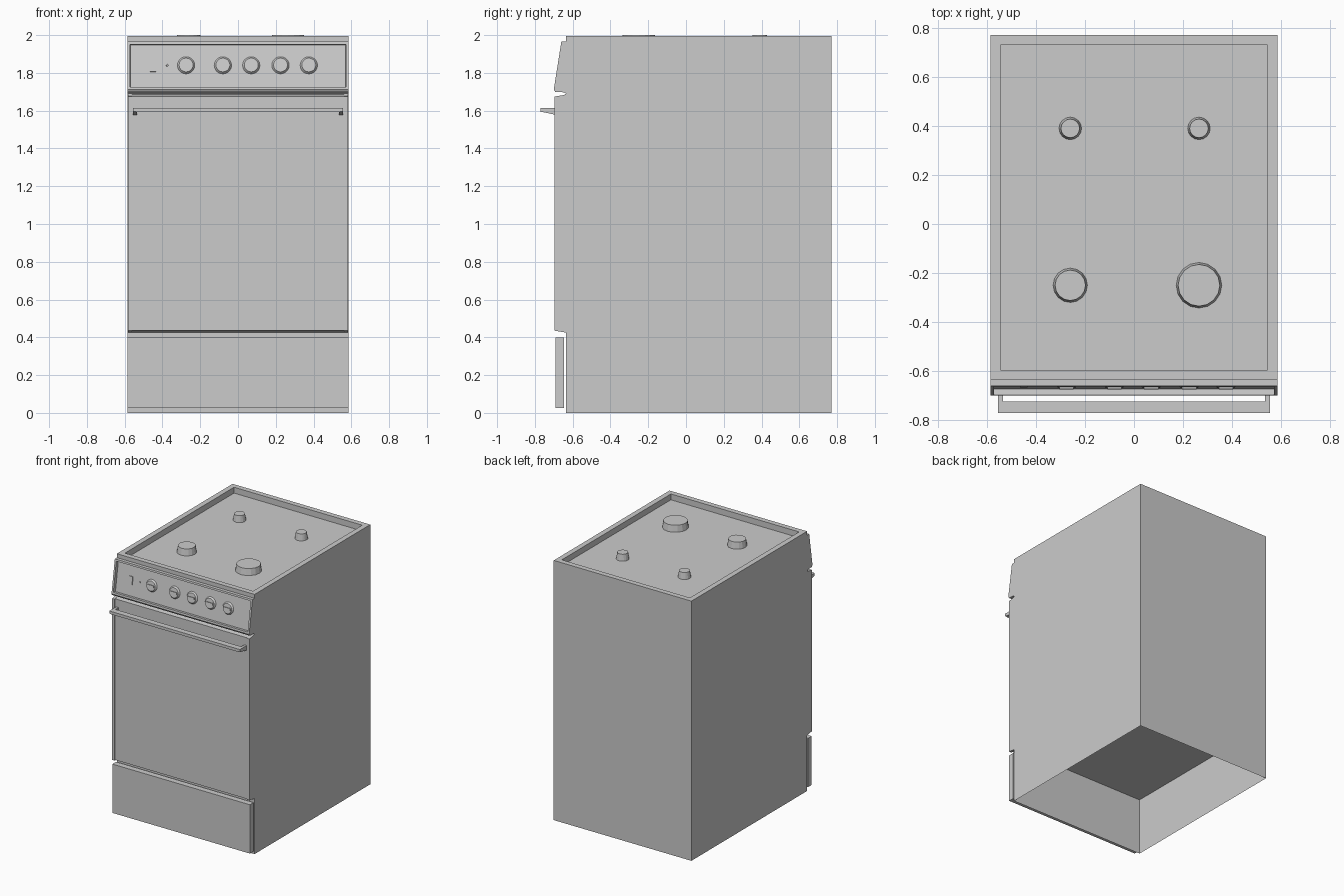
import bpy, bmesh, math
from mathutils import Matrix, Vector

if "Cube" in bpy.data.objects:
    bpy.data.objects.remove(bpy.data.objects["Cube"])


def finish(bm, name):
    bmesh.ops.recalc_face_normals(bm, faces=bm.faces)
    me = bpy.data.meshes.new(name)
    bm.to_mesh(me)
    bm.free()
    ob = bpy.data.objects.new(name, me)
    bpy.context.collection.objects.link(ob)
    return ob


def add_box(bm, lo, hi):
    lo, hi = Vector(lo), Vector(hi)
    m = Matrix.Translation((lo + hi) / 2) @ Matrix.Diagonal((*(hi - lo), 1))
    return bmesh.ops.create_cube(bm, size=1, matrix=m)


def box(name, lo, hi, matrix=Matrix()):
    bm = bmesh.new()
    add_box(bm, lo, hi)
    ob = finish(bm, name)
    ob.matrix_world = matrix
    return ob


def prism(x0, x1, yz):
    """Extrude a side profile of (y, z) points along x."""
    bm = bmesh.new()
    f = bm.faces.new([bm.verts.new((x0, y, z)) for y, z in yz])
    ext = bmesh.ops.extrude_face_region(bm, geom=[f], use_keep_orig=True)
    verts = [g for g in ext["geom"] if isinstance(g, bmesh.types.BMVert)]
    bmesh.ops.translate(bm, verts=verts, vec=(x1 - x0, 0, 0))
    bmesh.ops.recalc_face_normals(bm, faces=bm.faces)
    return bm


def cone(name, r1, r2, depth, segs, matrix):
    """Tapered cylinder whose base sits on the local origin."""
    bm = bmesh.new()
    bmesh.ops.create_cone(bm, cap_ends=True, segments=segs, radius1=r1, radius2=r2,
                          depth=depth, matrix=Matrix.Translation((0, 0, depth / 2)))
    ob = finish(bm, name)
    ob.matrix_world = matrix
    return ob


W = 0.585

# Cabinet shell: open underneath, sunken hob on top
bm = bmesh.new()
add_box(bm, (-W, -0.635, 0), (W, 0.77, 1.995))
bm.faces.ensure_lookup_table()
bmesh.ops.recalc_face_normals(bm, faces=bm.faces)
top = max(bm.faces, key=lambda f: f.calc_center_median().z)
bottom = min(bm.faces, key=lambda f: f.calc_center_median().z)
bmesh.ops.inset_region(bm, faces=[top], thickness=0.057)
bmesh.ops.extrude_discrete_faces  # rim stays flat, the well is made below
well = bmesh.ops.extrude_face_region(bm, geom=[top])
bmesh.ops.translate(bm, vec=(0, 0, -0.045),
                    verts=[g for g in well["geom"] if isinstance(g, bmesh.types.BMVert)])
bmesh.ops.delete(bm, geom=[f for f in (top, bottom) if f.is_valid], context='FACES')
finish(bm, "cabinet")

# Oven floor, closing the hollow base
box("oven_floor", (-W + 0.003, -0.632, 0.44), (W - 0.003, 0.767, 0.45))

# Burners
for i, (x, y, r) in enumerate([(-0.26, 0.39, 0.046), (0.265, 0.39, 0.046),
                               (-0.26, -0.25, 0.07), (0.265, -0.25, 0.093)]):
    cone(f"burner_{i + 1}", r, r - 0.008, 0.05, 16, Matrix.Translation((x, y, 1.95)))

# Control panel with recessed sloping face
bm = prism(-W, W, [(-0.635, 1.965), (-0.66, 1.965), (-0.70, 1.712),
                   (-0.693, 1.70), (-0.645, 1.697), (-0.635, 1.69)])
face = max((f for f in bm.faces if f.normal.y < -0.9), key=lambda f: f.calc_area())
bmesh.ops.inset_region(bm, faces=[face], thickness=0.02)
bmesh.ops.inset_region(bm, faces=[face], thickness=0.001, depth=-0.025)
finish(bm, "control_panel")

# Controls sit in a frame whose local z points out of the sloping face
tilt = math.atan2(0.04, 0.253)


def on_panel(x, z):
    y = -0.66 - 0.04 * (1.965 - z) / 0.253 + 0.025
    return Matrix.Translation((x, y, z)) @ Matrix.Rotation(math.pi / 2 - tilt, 4, 'X')


for i, x in enumerate([-0.275, -0.08, 0.07, 0.225, 0.375]):
    m = on_panel(x, 1.84)
    cone(f"knob_{i + 1}", 0.046, 0.037, 0.012, 20, m)
    box(f"knob_grip_{i + 1}", (-0.029, -0.008, 0), (0.029, 0.008, 0.019), m)
box("switch", (-0.015, -0.03, 0), (0.015, 0.03, 0.006), on_panel(-0.45, 1.835))
cone("indicator_lamp", 0.006, 0.005, 0.006, 8, on_panel(-0.375, 1.84))

# Oven door with raised side strips
finish(prism(-0.562, 0.562, [(-0.635, 1.685), (-0.688, 1.675), (-0.688, 0.437), (-0.635, 0.425)]),
       "oven_door")
for s, side in ((-1, "left"), (1, "right")):
    xs = sorted((s * 0.562, s * 0.583))
    finish(prism(*xs, [(-0.635, 1.69), (-0.645, 1.683), (-0.695, 1.675),
                       (-0.695, 0.435), (-0.645, 0.427), (-0.635, 0.425)]),
           f"door_strip_{side}")
    # Handle brackets
    xs = sorted((s * 0.535, s * 0.555))
    finish(prism(*xs, [(-0.68, 1.615), (-0.77, 1.615), (-0.77, 1.595), (-0.68, 1.576)]),
           f"handle_bracket_{side}")

# Handle bar
box("door_handle", (-0.54, -0.77, 1.593), (0.54, -0.725, 1.615))

# Storage drawer front
box("drawer_front", (-W, -0.69, 0.025), (W, -0.645, 0.40))
